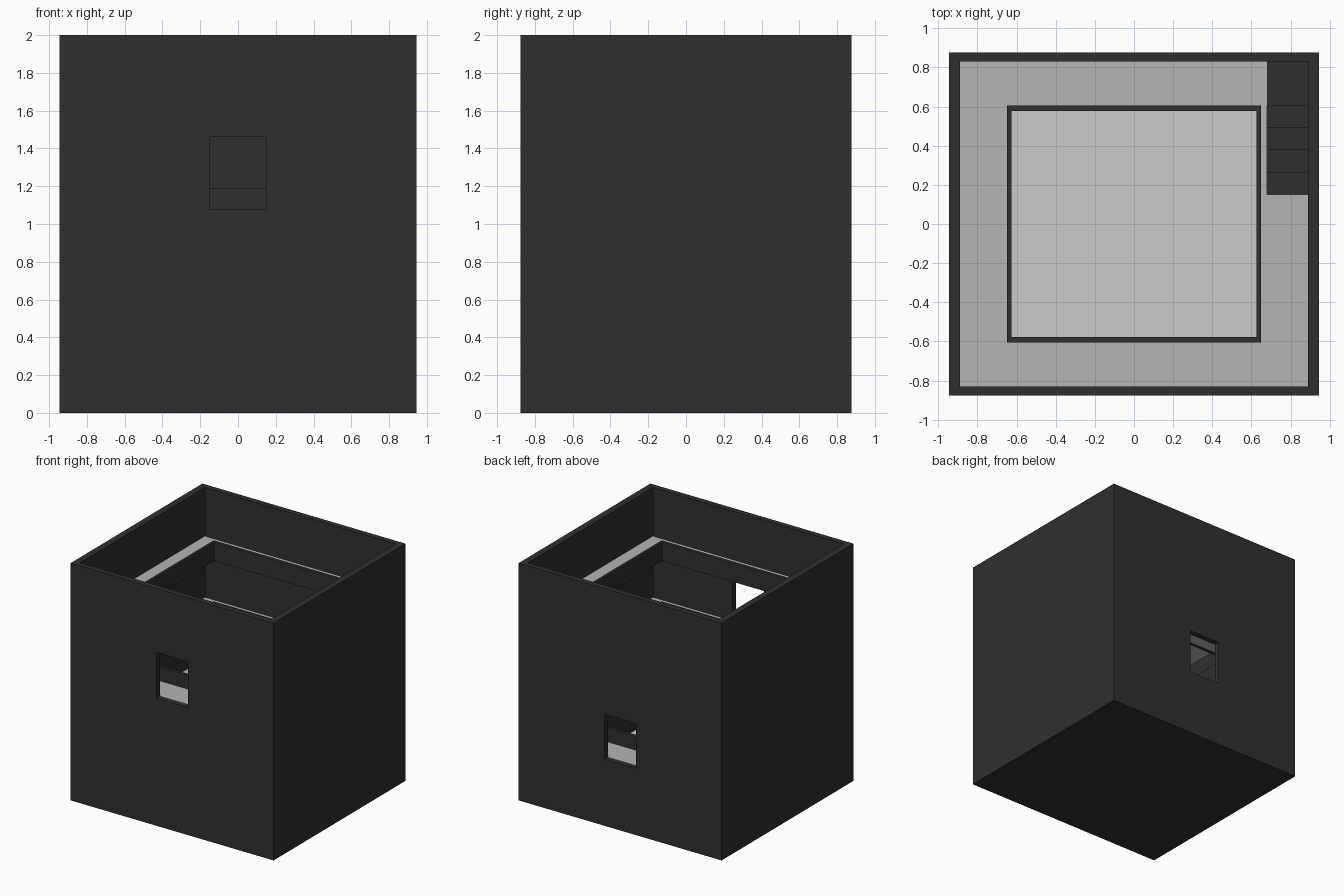
import bpy, bmesh
from mathutils import Vector

if "Cube" in bpy.data.objects:
    bpy.data.objects.remove(bpy.data.objects["Cube"])


def material(name, rgb):
    m = bpy.data.materials.new(name)
    m.diffuse_color = (*rgb, 1)
    m.use_nodes = True
    m.node_tree.nodes["Principled BSDF"].inputs["Base Color"].default_value = m.diffuse_color
    return m


dark = material("charcoal", (0.028, 0.028, 0.028))
grey = material("walkway grey", (0.46, 0.46, 0.46))
pale = material("pale floor", (0.60, 0.60, 0.60))


def boxes(name, mat, spans, flip=1):
    """One object from (x0, x1, y0, y1, z0, z1) boxes; flip=-1 turns it half round."""
    bm = bmesh.new()
    for x0, x1, y0, y1, z0, z1 in spans:
        vs = bmesh.ops.create_cube(bm, size=1)["verts"]
        for v in vs:
            v.co = Vector((flip * ((x0 + x1) / 2 + v.co.x * (x1 - x0) * flip),
                           flip * ((y0 + y1) / 2 + v.co.y * (y1 - y0) * flip),
                           (z0 + z1) / 2 + v.co.z * (z1 - z0)))
    me = bpy.data.meshes.new(name)
    bm.to_mesh(me)
    bm.free()
    me.materials.append(mat)
    ob = bpy.data.objects.new(name, me)
    bpy.context.collection.objects.link(ob)
    return ob


def cut(target, cutter):
    mod = target.modifiers.new(cutter.name, 'BOOLEAN')
    mod.operation = 'DIFFERENCE'
    mod.solver = 'EXACT'
    mod.object = cutter
    cutter.hide_render = True
    cutter.hide_viewport = True


def frame(ox, oy, ix, iy, z0, z1):
    """Four boxes forming a rectangular ring."""
    return [(-ox, -ix, -oy, oy, z0, z1), (ix, ox, -oy, oy, z0, z1),
            (-ix, ix, -oy, -iy, z0, z1), (-ix, ix, iy, oy, z0, z1)]


OX, OY, IX, IY = 0.946, 0.877, 0.89, 0.83      # outer and inner wall planes
PX, PY = 0.65, 0.605                           # outside of the parapet
SX = 0.68                                      # stair side
STOREY, SLAB = 0.515, 0.04

# outer shell, open at the top, with one window in front and one in back
shell = boxes("outer_walls", dark, [(-OX, OX, -OY, OY, 0, 2)])
cut(shell, boxes("room_cutter", dark, [(-IX, IX, -IY, IY, 0.02, 2.2)]))
cut(shell, boxes("front_window_cutter", dark, [(-0.147, 0.147, -1, -0.7, 1.077, 1.46)]))
cut(shell, boxes("back_window_cutter", dark, [(-0.147, 0.147, 0.7, 1, 0.562, 0.94)]))

# ground floor
boxes("ground_floor", pale, [(-IX, IX, -IY, IY, 0.022, 0.045)])

# galleries: walkway, parapet and stairs, each storey turned half round
for i, top in enumerate((0.56, 1.075, 1.59)):
    flip = -1 if i == 1 else 1
    lo = top - SLAB
    boxes(f"walkway_{i}", grey, [
        (-IX, -PX, -IY, IY, lo, top),
        (-PX, PX, -IY, -PY, lo, top),
        (-PX, PX, PY, IY, lo, top),
        (PX, SX, -IY, IY, lo, top),
        (SX, IX, -IY, 0.15, lo, top)], flip)
    boxes(f"parapet_{i}", dark, frame(PX, PY, 0.627, 0.578, lo - 0.002, top + 0.115))
    steps = []
    for k in range(5):
        y0 = 0.15 + 0.1138 * k
        y1 = IY if k == 4 else y0 + 0.1138
        base = top - STOREY
        steps.append((SX, IX, y0, y1, base, base + STOREY * (k + 1) / 5))
    boxes(f"stairs_{i}", dark, steps, flip)
